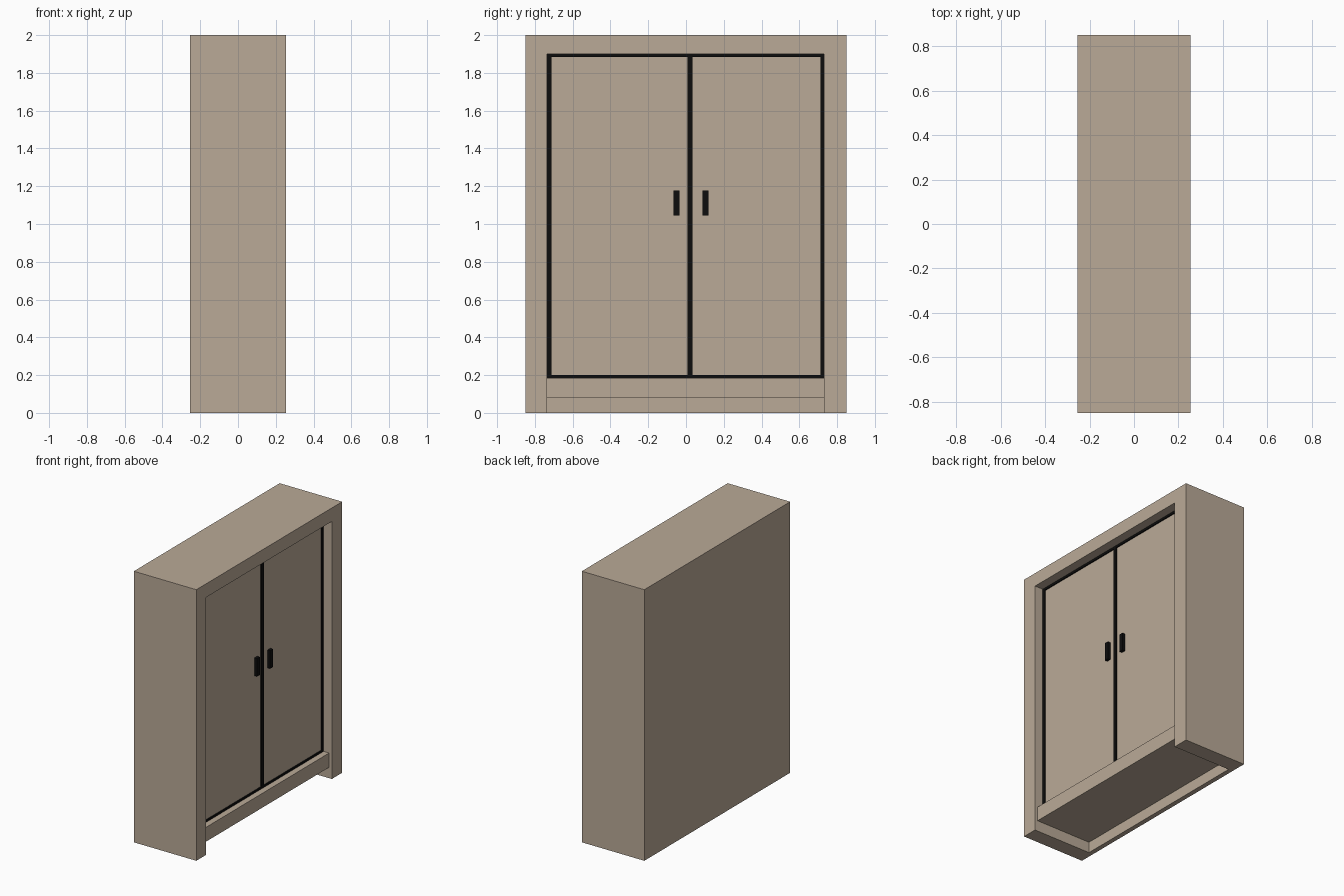
import bpy

if "Cube" in bpy.data.objects:
    bpy.data.objects.remove(bpy.data.objects["Cube"])


def material(name, rgb):
    m = bpy.data.materials.new(name)
    m.diffuse_color = (*rgb, 1.0)
    m.use_nodes = True
    m.node_tree.nodes["Principled BSDF"].inputs["Base Color"].default_value = m.diffuse_color
    return m


wood = material("light_wood", (0.49, 0.40, 0.31))
black = material("black", (0.004, 0.004, 0.004))


def box(name, x, y, z, mat):
    """Box given by its (min, max) range on each axis."""
    bpy.ops.mesh.primitive_cube_add(size=1)
    ob = bpy.context.object
    ob.name = name
    lo, hi = zip(x, y, z)
    for v in ob.data.vertices:
        v.co = [hi[i] if v.co[i] > 0 else lo[i] for i in range(3)]
    ob.data.materials.append(mat)
    return ob


BACK, FRONT = -0.255, 0.255      # depth, doors face +x
IN_L, IN_R = -0.735, 0.73        # opening between the side panels
DOOR = 0.18                      # front plane of the doors
TRIM = 0.188                     # front plane of the black trim
MID = 0.021                      # where the doors meet
LEDGE, LINTEL = 0.186, 1.90

# Carcass
box("left_side", (BACK, FRONT), (-0.85, IN_L), (0, 2), wood)
box("right_side", (BACK, FRONT), (IN_R, 0.85), (0, 2), wood)
box("top", (BACK, FRONT), (IN_L, IN_R), (LINTEL, 2), wood)
box("back_panel", (BACK, -0.22), (IN_L, IN_R), (0, LINTEL), wood)
box("base_ledge", (-0.22, 0.233), (IN_L, IN_R), (0.08, LEDGE), wood)

# Doors
box("left_door", (DOOR - 0.03, DOOR), (IN_L, MID), (LEDGE, LINTEL), wood)
box("right_door", (DOOR - 0.03, DOOR), (MID, IN_R), (LEDGE, LINTEL), wood)

# Black trim around and between the doors
for name, y in (("left_trim", (IN_L, -0.712)),
                ("centre_trim", (0.008, 0.034)),
                ("right_trim", (0.713, IN_R))):
    box(name, (DOOR, TRIM), y, (LEDGE, LINTEL), black)
for name, z in (("bottom_trim", (LEDGE, 0.20)), ("top_trim", (1.884, LINTEL))):
    box(name, (DOOR, TRIM), (IN_L, IN_R), z, black)

# Handles
for name, y in (("left_handle", -0.05), ("right_handle", 0.103)):
    box(name, (DOOR, DOOR + 0.022), (y - 0.016, y + 0.016), (1.045, 1.178), black)
